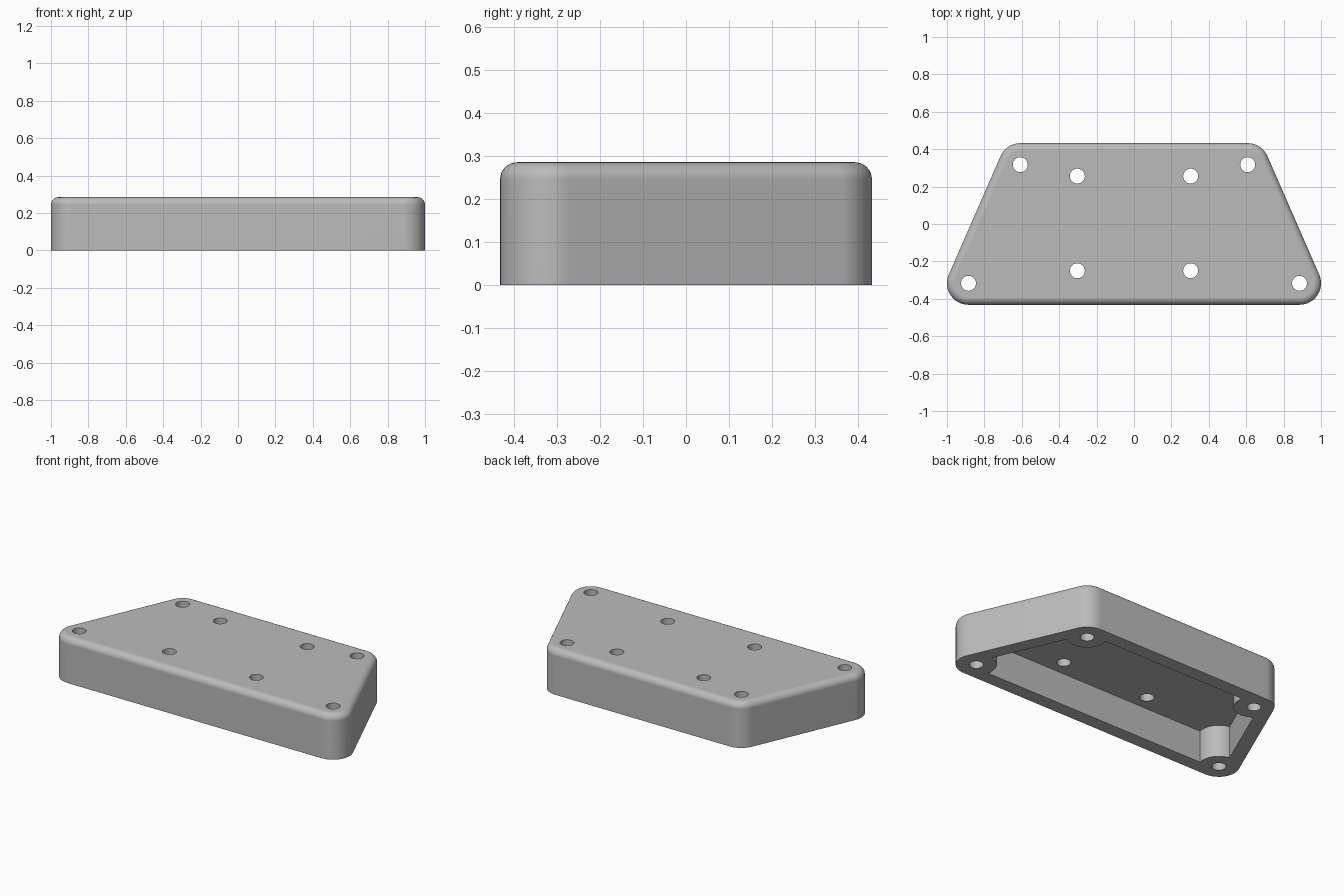
import bpy, bmesh
from math import sin, cos, pi, atan2

cube = bpy.data.objects.get("Cube")
if cube:
    bpy.data.objects.remove(cube)

HEIGHT, CORNER, FILLET = 0.285, 0.115, 0.04
WALL, CEILING, HOLE = 0.085, 0.2, 0.04
FRONT_X, BACK_X, CORNER_Y = 0.885, 0.608, 0.317
CORNERS = [(FRONT_X, -CORNER_Y), (BACK_X, CORNER_Y),
           (-BACK_X, CORNER_Y), (-FRONT_X, -CORNER_Y)]
PLATE_HOLES = [(x, y) for x in (-0.303, 0.303) for y in (-0.25, 0.256)]

grey = bpy.data.materials.new("light_grey")
grey.use_nodes = True
grey.diffuse_color = (0.5, 0.5, 0.5, 1)
grey.node_tree.nodes["Principled BSDF"].inputs["Base Color"].default_value = (0.5, 0.5, 0.5, 1)


def outline(radius, steps=12):
    """Trapezoid with rounded corners, counter-clockwise."""
    tilt = atan2(FRONT_X - BACK_X, 2 * CORNER_Y)
    angles = [-pi / 2, tilt, pi / 2, pi - tilt, 3 * pi / 2]
    points = []
    for (cx, cy), a, b in zip(CORNERS, angles, angles[1:]):
        for i in range(steps + 1):
            t = a + (b - a) * i / steps
            points.append((cx + radius * cos(t), cy + radius * sin(t)))
    return points


def circle(center, radius, steps=40):
    return [(center[0] + radius * cos(2 * pi * i / steps),
             center[1] + radius * sin(2 * pi * i / steps)) for i in range(steps)]


def add_stack(bm, layers):
    """Skin a closed solid through (points, z) layers."""
    rings = [[bm.verts.new((x, y, z)) for x, y in pts] for pts, z in layers]
    for low, high in zip(rings, rings[1:]):
        for i in range(len(low)):
            j = (i + 1) % len(low)
            bm.faces.new((low[i], low[j], high[j], high[i]))
    bm.faces.new(rings[0][::-1])
    bm.faces.new(rings[-1])


def make_object(name, solids):
    bm = bmesh.new()
    for layers in solids:
        add_stack(bm, layers)
    mesh = bpy.data.meshes.new(name)
    bm.to_mesh(mesh)
    bm.free()
    mesh.materials.append(grey)
    obj = bpy.data.objects.new(name, mesh)
    bpy.context.collection.objects.link(obj)
    return obj


def activate(obj):
    bpy.ops.object.select_all(action='DESELECT')
    obj.select_set(True)
    bpy.context.view_layer.objects.active = obj


def subtract(obj, cutter):
    activate(obj)
    mod = obj.modifiers.new("cut", 'BOOLEAN')
    mod.operation, mod.solver, mod.object = 'DIFFERENCE', 'EXACT', cutter
    bpy.ops.object.modifier_apply(modifier=mod.name)
    bpy.data.objects.remove(cutter)


# Outer shell with a rounded top edge
layers = [(outline(CORNER), 0)]
for k in range(9):
    t = k / 8 * pi / 2
    layers.append((outline(CORNER - FILLET * (1 - cos(t))),
                   HEIGHT - FILLET * (1 - sin(t))))
shell = make_object("enclosure_shell", [layers])

# Underside cavity, leaving round screw posts in the corners
cavity = make_object("cavity_cutter", [[(outline(CORNER - WALL), -0.1),
                                        (outline(CORNER - WALL), CEILING)]])
posts = make_object("post_cutter", [[(circle(c, CORNER), -0.2), (circle(c, CORNER), 0.4)]
                                    for c in CORNERS])
subtract(cavity, posts)
subtract(shell, cavity)

# Through holes in the posts and the top plate
holes = make_object("hole_cutter", [[(circle(c, HOLE), -0.2), (circle(c, HOLE), 0.4)]
                                    for c in CORNERS + PLATE_HOLES])
subtract(shell, holes)

# Smooth rounds, crisp edges, flat plate
activate(shell)
bpy.ops.object.shade_smooth_by_angle(angle=0.6)
weighted = shell.modifiers.new("flat_faces", 'WEIGHTED_NORMAL')
weighted.keep_sharp = True
